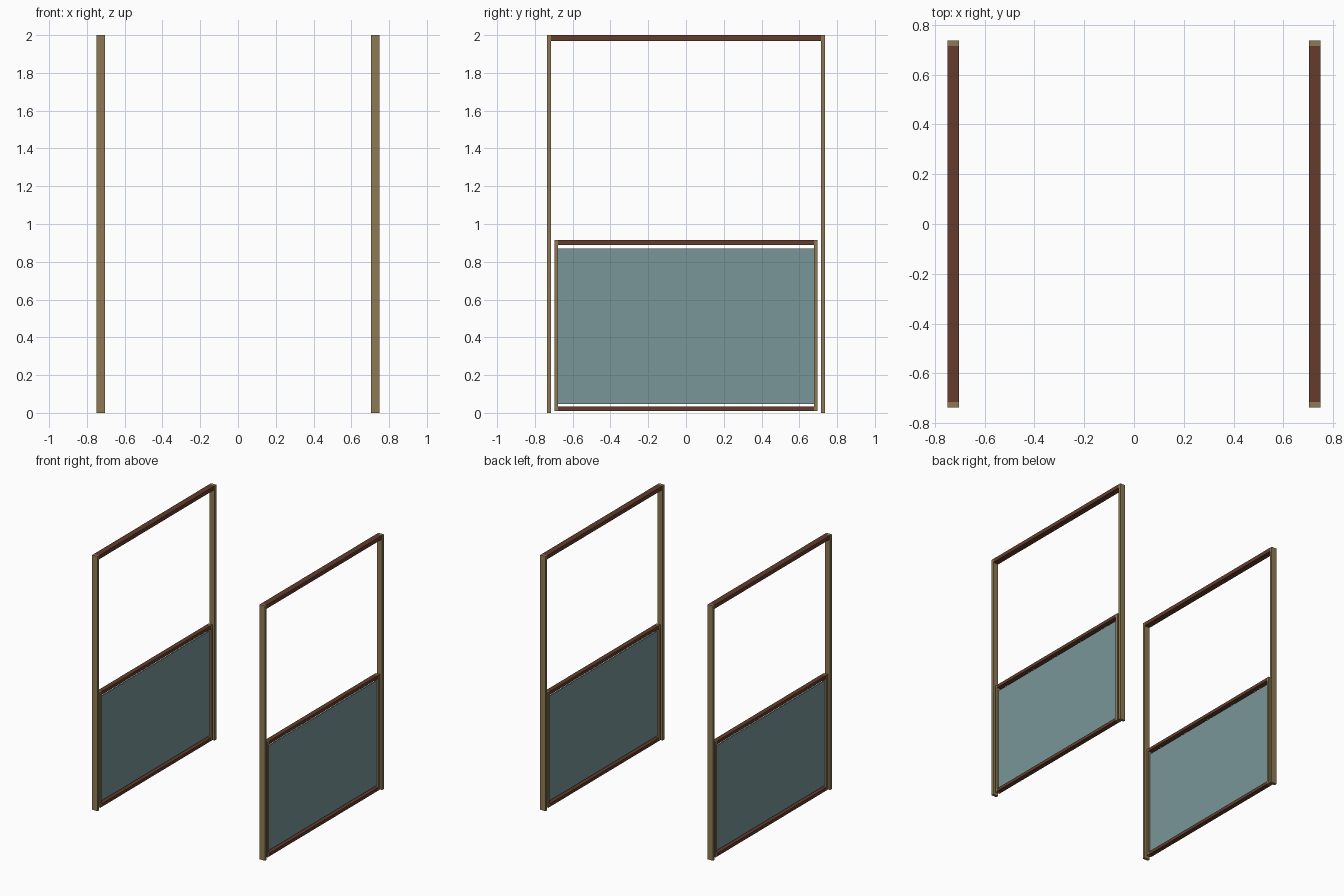
import bpy

if "Cube" in bpy.data.objects:
    bpy.data.objects.remove(bpy.data.objects["Cube"])


def material(name, rgb):
    m = bpy.data.materials.new(name)
    m.diffuse_color = (*rgb, 1.0)
    m.use_nodes = True
    m.node_tree.nodes["Principled BSDF"].inputs["Base Color"].default_value = m.diffuse_color
    return m


TAN = material("tan wood", (0.27, 0.195, 0.088))
BROWN = material("dark brown wood", (0.122, 0.046, 0.025))
GLASS = material("blue grey glass", (0.195, 0.305, 0.319))


def box(name, lo, hi, mat):
    """Axis-aligned box between two corners."""
    bpy.ops.mesh.primitive_cube_add(size=1)
    ob = bpy.context.object
    ob.name = name
    for v in ob.data.vertices:
        v.co = [a + (b - a) * (c + 0.5) for a, b, c in zip(lo, hi, v.co)]
    ob.data.materials.append(mat)
    return ob


def frame(name, x, depth, y_out, z0, z1, stile, rails):
    """Two upright stiles joined by horizontal rails."""
    xa, xb = x - depth / 2, x + depth / 2
    y_in = y_out - stile
    box(name + "_front_stile", (xa, -y_out, z0), (xb, -y_in, z1), TAN)
    box(name + "_back_stile", (xa, y_in, z0), (xb, y_out, z1), TAN)
    for label, za, zb in rails:
        box(name + "_" + label, (xa, -y_in, za), (xb, y_in, zb), BROWN)


for side, x in (("left", -0.727), ("right", 0.727)):
    # Tall outer frame, open at the bottom
    frame(side + "_outer_frame", x, 0.046, 0.737, 0.0, 2.0, 0.021,
          [("top_beam", 1.97, 2.0)])
    # Lower sash, standing just inside the outer frame
    frame(side + "_sash", x, 0.036, 0.697, 0.01, 0.915, 0.019,
          [("bottom_rail", 0.01, 0.035), ("top_rail", 0.89, 0.915)])
    # Glass pane, with a small gap above and below
    box(side + "_glass_pane", (x - 0.004, -0.678, 0.047), (x + 0.004, 0.678, 0.87), GLASS)
